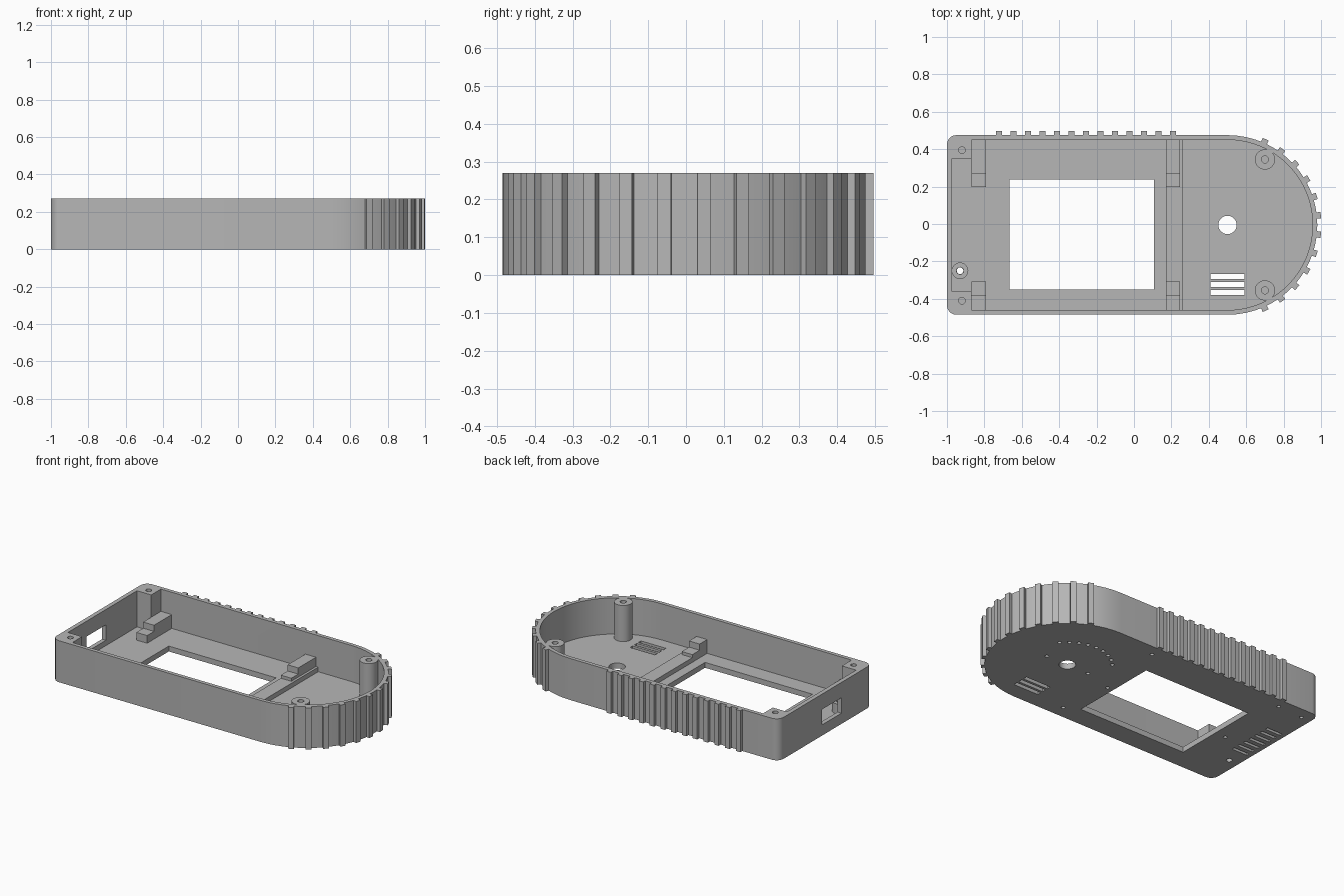
import bpy, bmesh
from math import sin, cos, radians, pi

if "Cube" in bpy.data.objects:
    bpy.data.objects.remove(bpy.data.objects["Cube"])

grey = bpy.data.materials.new("plain_grey")
grey.use_nodes = True
grey.diffuse_color = (0.47, 0.47, 0.47, 1)
grey.node_tree.nodes["Principled BSDF"].inputs["Base Color"].default_value = (0.47, 0.47, 0.47, 1)

H, FLOOR, CY, CX = 0.27, 0.035, -0.005, 0.5


def prism(name, pts, z0, z1):
    bm = bmesh.new()
    base = bm.faces.new([bm.verts.new((x, y, z0)) for x, y in pts])
    top = bmesh.ops.extrude_face_region(bm, geom=[base])["geom"]
    bmesh.ops.translate(bm, vec=(0, 0, z1 - z0),
                        verts=[v for v in top if isinstance(v, bmesh.types.BMVert)])
    bmesh.ops.recalc_face_normals(bm, faces=bm.faces)
    me = bpy.data.meshes.new(name)
    bm.to_mesh(me)
    bm.free()
    me.materials.append(grey)
    ob = bpy.data.objects.new(name, me)
    bpy.context.collection.objects.link(ob)
    return ob


def arc(cx, cy, r, a0, a1, n):
    angles = [radians(a0 + (a1 - a0) * i / n) for i in range(n + 1)]
    return [(cx + r * cos(a), cy + r * sin(a)) for a in angles]


def box(name, x0, x1, y0, y1, z0, z1):
    return prism(name, [(x0, y0), (x1, y0), (x1, y1), (x0, y1)], z0, z1)


def cyl(name, x, y, r, z0, z1, n=32):
    return prism(name, arc(x, y, r, 0, 360, n)[:-1], z0, z1)


def cut(ob, cutters):
    for c in cutters:
        m = ob.modifiers.new("cut", 'BOOLEAN')
        m.operation, m.solver, m.object = 'DIFFERENCE', 'EXACT', c
    bpy.context.view_layer.update()
    mesh = bpy.data.meshes.new_from_object(
        ob.evaluated_get(bpy.context.evaluated_depsgraph_get()))
    ob.modifiers.clear()
    ob.data = mesh
    for c in cutters:
        bpy.data.objects.remove(c)


# Outer outline with grip ridges on the round end and the back side
outline = arc(-0.95, CY - 0.43, 0.05, 180, 270, 6)
outline += arc(CX, CY, 0.48, -90, -72, 3)
for a in range(-66, 67, 12):
    for r, d in ((0.48, -2), (0.502, -2), (0.502, 2), (0.48, 2), (0.48, 6)):
        outline += arc(CX, CY, r, a + d, a + d, 1)[:1]
outline += arc(CX, CY, 0.48, 78, 90, 2)
for i in range(13):
    x = 0.209 - i * 0.0776
    outline += [(x + 0.016, 0.475), (x + 0.016, 0.496), (x - 0.016, 0.496), (x - 0.016, 0.475)]
outline += arc(-0.95, CY + 0.43, 0.05, 90, 180, 6)
shell = prism("case_shell", outline, 0, H)

# Cavity, leaving solid screw blocks in the two square corners
inner = arc(CX, CY, 0.455, -90, 90, 40)
inner += [(-0.87, 0.45), (-0.87, 0.35), (-0.972, 0.35),
          (-0.972, -0.36), (-0.87, -0.36), (-0.87, -0.46)]
cutters = [prism("cavity", inner, FLOOR, H + 0.1)]

# Screen window, knob hole, side port and vents
cutters.append(box("window", -0.665, 0.108, -0.35, 0.238, -0.1, 0.1))
cutters.append(cyl("knob_hole", CX, CY, 0.049, -0.1, 0.1))
cutters.append(box("port", -1.1, -0.95, -0.17, 0.03, 0.07, 0.17))
for i in range(3):
    y = -0.28 - i * 0.043
    cutters.append(box("vent", 0.41, 0.59, y - 0.013, y + 0.013, -0.1, 0.1))
for i in range(7):
    y = -0.13 + i * 0.05
    cutters.append(box("groove", -0.97, -0.86, y - 0.01, y + 0.01, -0.1, 0.015))

# Dial dots and screw recesses on the underside
dots = arc(CX, CY, 0.26, 40, 140, 8)
dots += [(CX - 0.155, CY), (CX + 0.155, CY), (0.2, 0.4), (0.2, -0.4),
         (0.15, -0.06), (-0.74, -0.06), (-0.75, 0.41), (-0.93, 0.4)]
for x, y in dots:
    cutters.append(cyl("dot", x, y, 0.012, -0.1, 0.015, 12))
for y in (0.395, -0.41):
    cutters.append(cyl("corner_screw_hole", -0.92, y, 0.018, 0.15, H + 0.1, 16))
cutters.append(cyl("button_hole", -0.93, -0.25, 0.018, -0.1, 0.1, 16))
cut(shell, cutters)

# Screw posts
parts = [shell]
for name, x, y, r, z0, top, hole_z in (
        ("back_post", 0.7, 0.345, 0.054, 0.03, H, 0.12),
        ("front_post", 0.7, -0.355, 0.054, 0.03, H, 0.12),
        ("button_post", -0.93, -0.25, 0.044, 0.03, 0.1, -0.1)):
    post = cyl(name, x, y, r, z0, top)
    cut(post, [cyl("bore", x, y, 0.019, hole_z, H + 0.1, 16)])
    parts.append(post)

# Cross rib and stepped board supports
parts.append(box("cross_rib", 0.17, 0.262, -0.462, 0.452, 0.03, 0.065))
for side, x0, x1 in (("left", 0.17, 0.246), ("right", -0.87, -0.792)):
    for end, wall, step, tip in (("back", 0.452, 0.268, 0.197), ("front", -0.462, -0.383, -0.308)):
        s = 1 if wall > 0 else -1
        pts = sorted((wall, step))
        parts.append(box(f"{side}_{end}_support", x0, x1, *pts, 0.03, 0.125))
        pts = sorted((step, tip))
        parts.append(box(f"{side}_{end}_support_step", x0, x1, *pts, 0.03, 0.085))

# Smooth the curved walls, keep corners crisp
bpy.ops.object.select_all(action='DESELECT')
for ob in parts:
    ob.select_set(True)
bpy.context.view_layer.objects.active = shell
bpy.ops.object.shade_smooth_by_angle(angle=radians(28))
